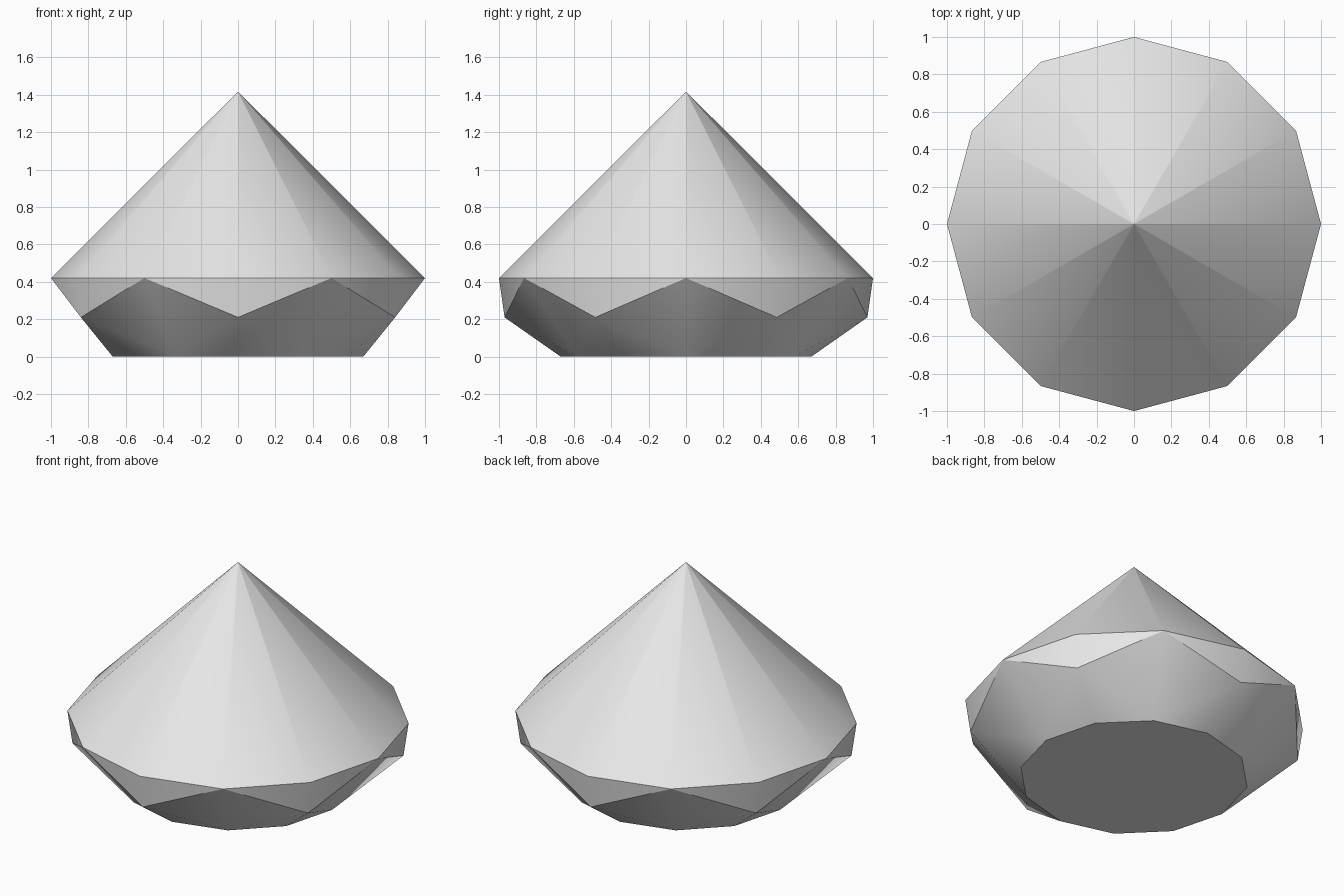
import bpy, bmesh
from math import cos, sin, radians

SIDES = 12

cube = bpy.data.objects.get("Cube")
if cube:
    bpy.data.objects.remove(cube)

grey = bpy.data.materials.new("light_grey")
grey.use_nodes = True
colour = (0.8, 0.8, 0.8, 1)
grey.diffuse_color = colour
grey.node_tree.nodes["Principled BSDF"].inputs["Base Color"].default_value = colour

bm = bmesh.new()


def ring(radius, z, count=SIDES, start=0):
    angles = [radians(start + 360 * i / count) for i in range(count)]
    return [bm.verts.new((radius * cos(a), radius * sin(a), z)) for a in angles]


table = ring(0.67, 0)
crown = ring(0.97, 0.21, SIDES // 2, 30)
girdle = ring(1, 0.42)
tip = ring(0.001, 1.416)

# Flat table below, tiny cap at the point
bm.faces.new(table)
bm.faces.new(tip)

# Cone sides
for i in range(SIDES):
    j = (i + 1) % SIDES
    bm.faces.new((girdle[i], girdle[j], tip[j], tip[i]))

# Crown facets around each middle point
for k, mid in enumerate(crown):
    a, b, c = 2 * k, 2 * k + 1, (2 * k + 2) % SIDES
    for i, j in ((a, b), (b, c)):
        bm.faces.new((mid, girdle[j], girdle[i]))
        bm.faces.new((mid, table[i], table[j]))
    # Kite facet between this middle point and the next
    bm.faces.new((girdle[c], mid, table[c], crown[(k + 1) % len(crown)]))

bmesh.ops.recalc_face_normals(bm, faces=bm.faces)
mesh = bpy.data.meshes.new("cut_gem")
bm.to_mesh(mesh)
bm.free()
mesh.materials.append(grey)

gem = bpy.data.objects.new("cut_gem", mesh)
bpy.context.collection.objects.link(gem)
bpy.ops.object.select_all(action='DESELECT')
gem.select_set(True)
bpy.context.view_layer.objects.active = gem
bpy.ops.object.shade_smooth_by_angle(angle=radians(30))
